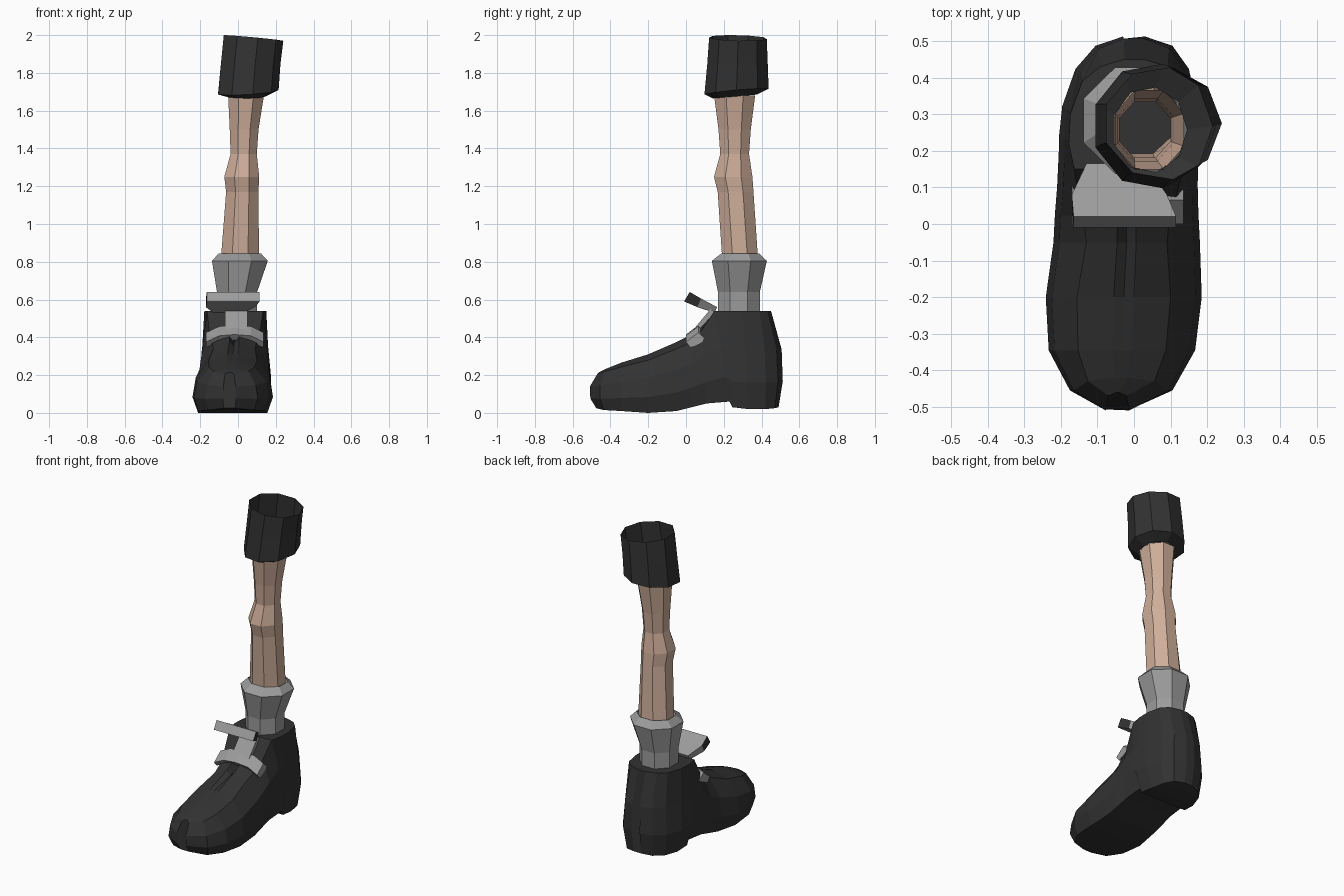
import bpy, bmesh, math


def material(name, rgb):
    m = bpy.data.materials.new(name)
    m.diffuse_color = (*rgb, 1)
    return m


DARK = material("black_leather", (0.032, 0.032, 0.032))
SKIN = material("skin", (0.62, 0.42, 0.32))
GREY = material("grey_cloth", (0.33, 0.33, 0.33))


def loft(name, rings, mats, caps=False, rule=None):
    """Skin a list of equal-length closed rings."""
    bm = bmesh.new()
    vr = [[bm.verts.new(p) for p in r] for r in rings]
    n = len(vr[0])
    for a, b in zip(vr, vr[1:]):
        for i in range(n):
            j = (i + 1) % n
            bm.faces.new((a[i], a[j], b[j], b[i]))
    if caps:
        bm.faces.new(vr[0][::-1])
        bm.faces.new(vr[-1])
        bmesh.ops.recalc_face_normals(bm, faces=bm.faces)
    if rule:
        bm.normal_update()
        for f in bm.faces:
            f.material_index = rule(f)
    me = bpy.data.meshes.new(name)
    bm.to_mesh(me)
    bm.free()
    for m in mats:
        me.materials.append(m)
    ob = bpy.data.objects.new(name, me)
    bpy.context.collection.objects.link(ob)
    return ob


def tube(name, levels, sides, mat, phase=0.5):
    """Open tube from bottom to top; level = z, x0, x1, y0, y1, tilt in x, tilt in y."""
    rings = []
    for z, x0, x1, y0, y1, tx, ty in levels:
        ring = []
        for i in range(sides):
            a = 2 * math.pi * (i + phase) / sides
            c, s = math.cos(a), math.sin(a)
            ring.append(((x0 + x1) / 2 + (x1 - x0) / 2 * c,
                         (y0 + y1) / 2 + (y1 - y0) / 2 * s, z + tx * c + ty * s))
        rings.append(ring)
    return loft(name, rings, [mat])


# Trouser cuff, open at the top
tube("trouser_cuff", [
    (1.675, -0.06, 0.145, 0.14, 0.375, 0, 0.01),
    (1.70, -0.115, 0.215, 0.095, 0.44, 0.01, 0.015),
    (1.85, -0.10, 0.225, 0.11, 0.435, 0, 0.005),
    (1.985, -0.085, 0.24, 0.12, 0.43, -0.015, -0.004)], 9, DARK, 0)

# Bare leg with a knobbly knee
tube("leg", [
    (0.80, -0.10, 0.12, 0.185, 0.39, 0, 0),
    (1.17, -0.07, 0.115, 0.16, 0.365, 0, 0),
    (1.25, -0.08, 0.12, 0.14, 0.36, 0, 0),
    (1.37, -0.045, 0.105, 0.175, 0.34, 0, 0),
    (1.50, -0.05, 0.115, 0.165, 0.35, 0, 0),
    (1.68, -0.06, 0.145, 0.14, 0.375, 0, 0)], 8, SKIN)

# Flared sock
tube("sock", [
    (0.50, -0.12, 0.11, 0.16, 0.40, 0, 0),
    (0.64, -0.12, 0.11, 0.16, 0.40, 0, 0),
    (0.805, -0.15, 0.17, 0.125, 0.44, 0, 0),
    (0.845, -0.11, 0.13, 0.18, 0.395, 0, 0)], 8, GREY)


# Shoe: upright sections from toe to heel
def shoe_ring(yb, yt, bulge, cx, hw, zb, zt, tw, sh, dip):
    half = [(0.86, 0), (1, 0.27), (0.92, 0.6), (tw, sh), (0.13, 1)]
    pts = half + [(0, 1 - dip)] + [(-u, f) for u, f in reversed(half)]
    return [(cx + hw * u, yb + (yt - yb) * f + bulge * 4 * f * (1 - f),
             zb + (zt - zb) * f) for u, f in pts]


sections = [
    (-0.475, -0.46, -0.045, -0.045, 0.035, 0.025, 0.215, 0.7, 0.95, 0),
    (-0.435, -0.42, -0.03, -0.035, 0.14, 0.015, 0.235, 0.65, 0.93, 0),
    (-0.345, -0.345, 0, -0.033, 0.20, 0.01, 0.265, 0.6, 0.91, 0),
    (-0.20, -0.20, 0, -0.028, 0.213, 0.0, 0.31, 0.6, 0.9, 0.01),
    (-0.05, -0.05, 0, -0.02, 0.20, 0.01, 0.375, 0.55, 0.9, 0.07),
    (0.03, 0.02, 0, -0.02, 0.196, 0.03, 0.41, 0.6, 0.9, 0.12),
    (0.11, 0.08, 0, -0.018, 0.192, 0.05, 0.465, 0.7, 0.93, 0.12),
    (0.23, 0.15, 0, -0.015, 0.19, 0.06, 0.54, 0.78, 1, 0),
    (0.245, 0.22, 0, -0.015, 0.19, 0.03, 0.54, 0.86, 1, 0),
    (0.33, 0.30, 0, -0.012, 0.184, 0.02, 0.54, 0.88, 1, 0),
    (0.42, 0.39, 0.015, -0.005, 0.155, 0.02, 0.54, 0.88, 1, 0),
    (0.47, 0.43, 0.035, 0, 0.105, 0.025, 0.54, 0.88, 1, 0),
    (0.49, 0.45, 0.042, 0, 0.03, 0.03, 0.54, 0.88, 1, 0)]
loft("shoe", [shoe_ring(*s) for s in sections], [DARK], caps=True)


# Strips across the instep: one side profile carried along x
def strip(name, profile, stations):
    loft(name, [[(x, y, z + dz) for y, z in profile] for x, dz in stations],
         [GREY], caps=True)


strip("shoe_tongue", [(0.03, 0.40), (0.03, 0.43), (0.13, 0.55), (0.17, 0.52)],
      [(-0.07, 0), (0.05, 0)])
strip("instep_strap", [(0.0, 0.375), (0.065, 0.425), (0.11, 0.385), (0.025, 0.345)],
      [(-0.17, 0), (-0.10, 0.033), (-0.02, 0.04), (0.07, 0.033), (0.135, 0)])


# Raised tongue flap with dark front edge
def flap_ring(x0, x1, ylow, zlow, yhigh, zhigh):
    return [(x0, ylow, zlow), (x1, ylow, zlow), (x1, yhigh, zhigh), (x0, yhigh, zhigh)]


loft("tongue_flap", [
    flap_ring(-0.165, 0.115, -0.01, 0.59, 0.02, 0.64),
    flap_ring(-0.17, 0.09, 0.06, 0.56, 0.08, 0.605),
    flap_ring(-0.13, 0.03, 0.15, 0.53, 0.165, 0.56)],
    [GREY, DARK], caps=True,
    rule=lambda f: int(f.calc_center_median().y < 0.045 and f.normal.z < 0.5
                       and f.normal.z > -0.75))
